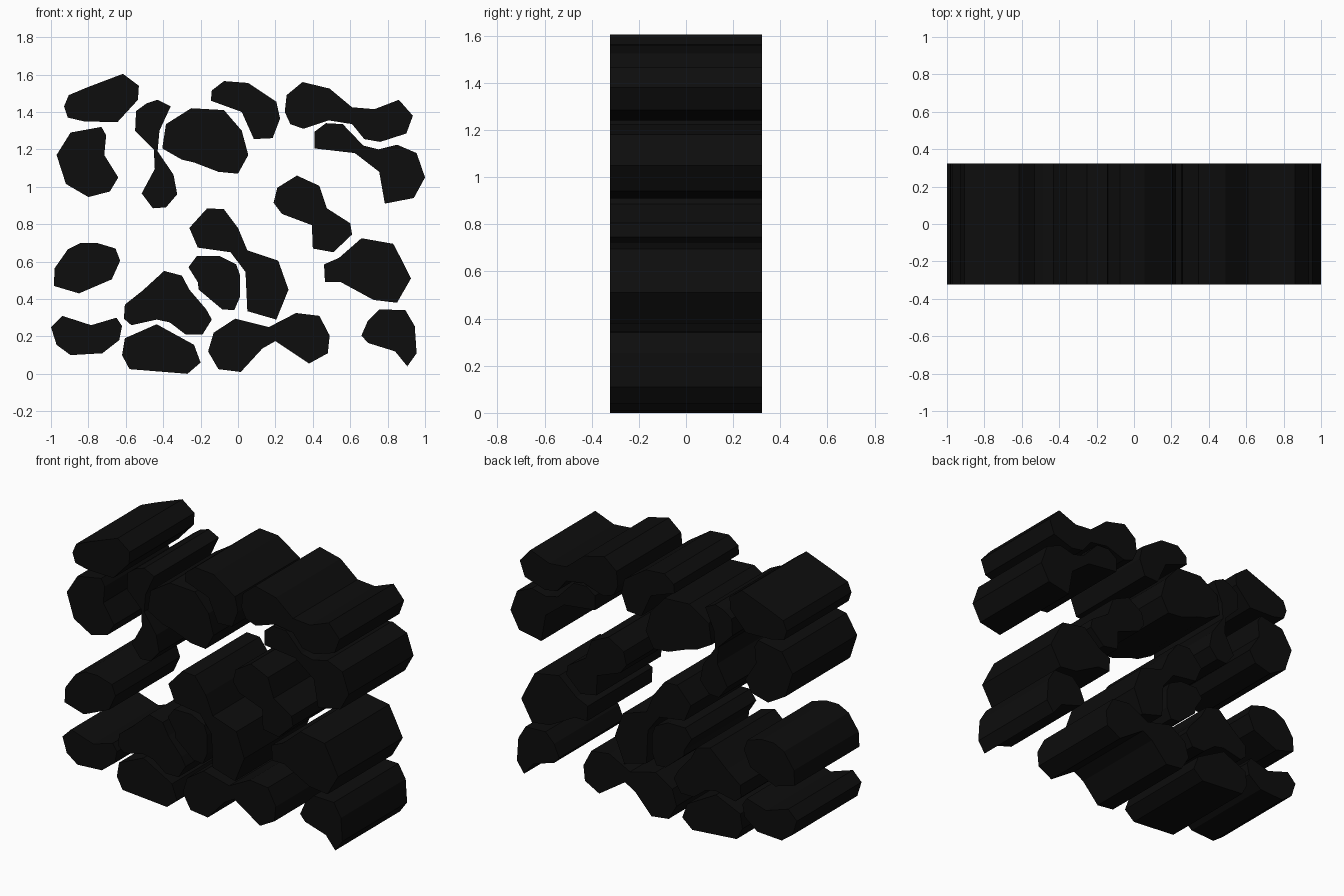
import bpy

HALF_DEPTH = 0.323

black = bpy.data.materials.new("black")
black.diffuse_color = (0.004, 0.004, 0.004, 1)


def spot(name, *outline):
    """Prism with flat sides, extruded along y from an (x, z) outline."""
    n = len(outline)
    verts = [(x, y, z) for y in (-HALF_DEPTH, HALF_DEPTH) for x, z in outline]
    # outlines run clockwise seen from the front
    faces = [tuple(reversed(range(n))), tuple(range(n, 2 * n))]
    faces += [(i, (i + 1) % n, (i + 1) % n + n, i + n) for i in range(n)]
    mesh = bpy.data.meshes.new(name)
    mesh.from_pydata(verts, [], faces)
    mesh.materials.append(black)
    obj = bpy.data.objects.new(name, mesh)
    bpy.context.collection.objects.link(obj)


# Upper spots
spot("spot_top_left", (-.615, 1.604), (-.53, 1.54), (-.535, 1.465), (-.645, 1.345),
     (-.825, 1.35), (-.91, 1.37), (-.93, 1.43), (-.905, 1.49), (-.81, 1.53))
spot("spot_upper_left", (-.895, 1.29), (-.73, 1.32), (-.705, 1.275), (-.715, 1.17),
     (-.64, 1.05), (-.685, .975), (-.80, .945), (-.92, 1.015), (-.97, 1.17))
spot("spot_hourglass", (-.545, 1.405), (-.49, 1.445), (-.43, 1.465), (-.36, 1.43),
     (-.42, 1.30), (-.43, 1.19), (-.345, 1.065), (-.325, .96), (-.385, .89),
     (-.455, .885), (-.515, .965), (-.445, 1.095), (-.45, 1.20), (-.55, 1.30))
spot("spot_upper_middle", (-.385, 1.335), (-.25, 1.42), (-.075, 1.41), (.02, 1.30),
     (.055, 1.17), (0, 1.07), (-.105, 1.08), (-.235, 1.13), (-.30, 1.145), (-.405, 1.205))
spot("spot_top_middle", (-.14, 1.515), (-.075, 1.565), (.055, 1.555), (.205, 1.455),
     (.225, 1.365), (.185, 1.26), (.085, 1.255), (.02, 1.40), (-.145, 1.46))
spot("spot_top_right", (.26, 1.49), (.345, 1.56), (.49, 1.525), (.61, 1.425),
     (.73, 1.415), (.86, 1.465), (.935, 1.38), (.90, 1.285), (.76, 1.24),
     (.675, 1.255), (.61, 1.335), (.485, 1.355), (.35, 1.31), (.28, 1.335), (.25, 1.40))
spot("spot_upper_right", (.41, 1.295), (.47, 1.34), (.56, 1.335), (.67, 1.22),
     (.75, 1.20), (.85, 1.225), (.955, 1.18), (1.0, 1.05), (.94, .94),
     (.785, .91), (.755, 1.08), (.625, 1.18), (.41, 1.205))

# Middle spots
spot("spot_middle_right", (.21, .995), (.315, 1.06), (.435, 1.005), (.475, .885),
     (.60, .805), (.61, .745), (.51, .65), (.40, .67), (.395, .795),
     (.235, .855), (.19, .915))
spot("spot_centre_long", (-.26, .78), (-.165, .885), (-.075, .88), (0, .78),
     (.05, .66), (.215, .605), (.27, .45), (.205, .29), (.05, .335),
     (.04, .545), (-.04, .65), (-.215, .675))
spot("spot_centre_small", (-.22, .63), (-.10, .63), (-.01, .585), (.01, .53),
     (.01, .41), (-.02, .34), (-.085, .345), (-.21, .45), (-.215, .49), (-.265, .57))
spot("spot_middle_left", (-.98, .565), (-.91, .665), (-.84, .70), (-.755, .70),
     (-.655, .67), (-.63, .605), (-.675, .505), (-.85, .43), (-.985, .47))
spot("spot_low_right", (.46, .585), (.54, .62), (.66, .725), (.83, .695),
     (.88, .60), (.925, .51), (.85, .38), (.725, .395), (.55, .49), (.465, .49))

# Lower spots
spot("spot_low_middle", (-.605, .37), (-.51, .445), (-.395, .55), (-.30, .525),
     (-.26, .45), (-.17, .345), (-.14, .29), (-.19, .21), (-.28, .21),
     (-.365, .275), (-.435, .29), (-.57, .26), (-.61, .295))
spot("spot_bottom_left", (-1, .25), (-.94, .31), (-.785, .26), (-.65, .30),
     (-.62, .255), (-.635, .18), (-.725, .11), (-.895, .10), (-.97, .155))
spot("spot_bottom_mid_left", (-.605, .19), (-.435, .265), (-.235, .155),
     (-.20, .06), (-.27, 0), (-.58, .025), (-.62, .10))
spot("spot_bottom_middle", (-.13, .22), (-.015, .295), (.165, .25), (.31, .325),
     (.435, .31), (.49, .205), (.48, .11), (.38, .055), (.20, .175),
     (.13, .135), (.015, .01), (-.105, .025), (-.16, .12))
spot("spot_bottom_right", (.695, .285), (.755, .345), (.895, .34), (.945, .255),
     (.955, .11), (.905, .04), (.84, .12), (.695, .165), (.66, .205))

# Make every face point outward
import bmesh
for obj in bpy.context.collection.objects:
    bm = bmesh.new()
    bm.from_mesh(obj.data)
    bmesh.ops.recalc_face_normals(bm, faces=bm.faces)
    bm.to_mesh(obj.data)
    bm.free()
